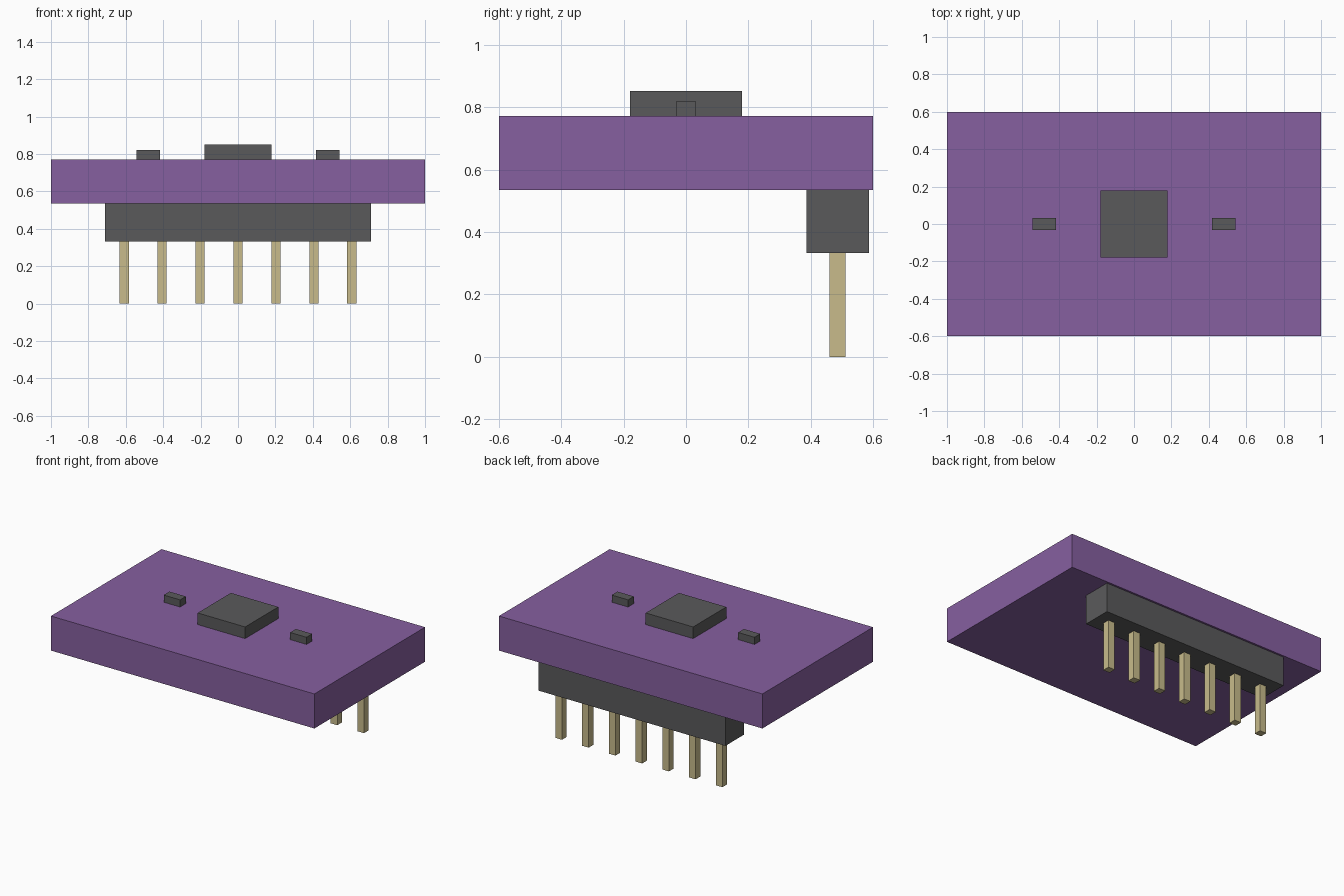
import bpy
import bmesh
from mathutils import Vector

cube = bpy.data.objects.get("Cube")
if cube:
    bpy.data.objects.remove(cube, do_unlink=True)


def material(name, color):
    mat = bpy.data.materials.new(name)
    mat.use_nodes = True
    mat.diffuse_color = (*color, 1)
    mat.node_tree.nodes["Principled BSDF"].inputs["Base Color"].default_value = (*color, 1)
    return mat


def box(name, x, y, z, mat):
    """Box spanning the (low, high) range on each axis."""
    low, high = (Vector(c) for c in zip(x, y, z))
    bm = bmesh.new()
    bmesh.ops.create_cube(bm, size=1)
    bmesh.ops.scale(bm, vec=high - low, verts=bm.verts)
    mesh = bpy.data.meshes.new(name)
    bm.to_mesh(mesh)
    bm.free()
    mesh.materials.append(mat)
    obj = bpy.data.objects.new(name, mesh)
    obj.location = (low + high) / 2
    bpy.context.collection.objects.link(obj)
    return obj


purple = material("board purple", (0.24, 0.115, 0.35))
grey = material("dark grey plastic", (0.102, 0.102, 0.105))
gold = material("pale gold", (0.58, 0.5, 0.26))

BOARD_BOTTOM, BOARD_TOP = 0.535, 0.772
HEADER_BOTTOM = 0.333

# Circuit board and central chip
box("board", (-1, 1), (-0.6, 0.6), (BOARD_BOTTOM, BOARD_TOP), purple)
box("chip", (-0.18, 0.18), (-0.18, 0.18), (BOARD_TOP, 0.852), grey)

# Small components on either side of the chip
for side, cx in (("left", 0.48), ("right", -0.48)):
    box(f"{side}_component", (cx - 0.062, cx + 0.062), (-0.031, 0.031), (BOARD_TOP, 0.821), grey)

# Pin header under the back edge
box("pin_header", (-0.71, 0.71), (0.386, 0.587), (HEADER_BOTTOM, BOARD_BOTTOM), grey)

# Row of seven square pins
for i in range(7):
    cx = (i - 3) * 0.203
    box(f"pin_{i + 1}", (cx - 0.025, cx + 0.025), (0.461, 0.511), (0, HEADER_BOTTOM), gold)
